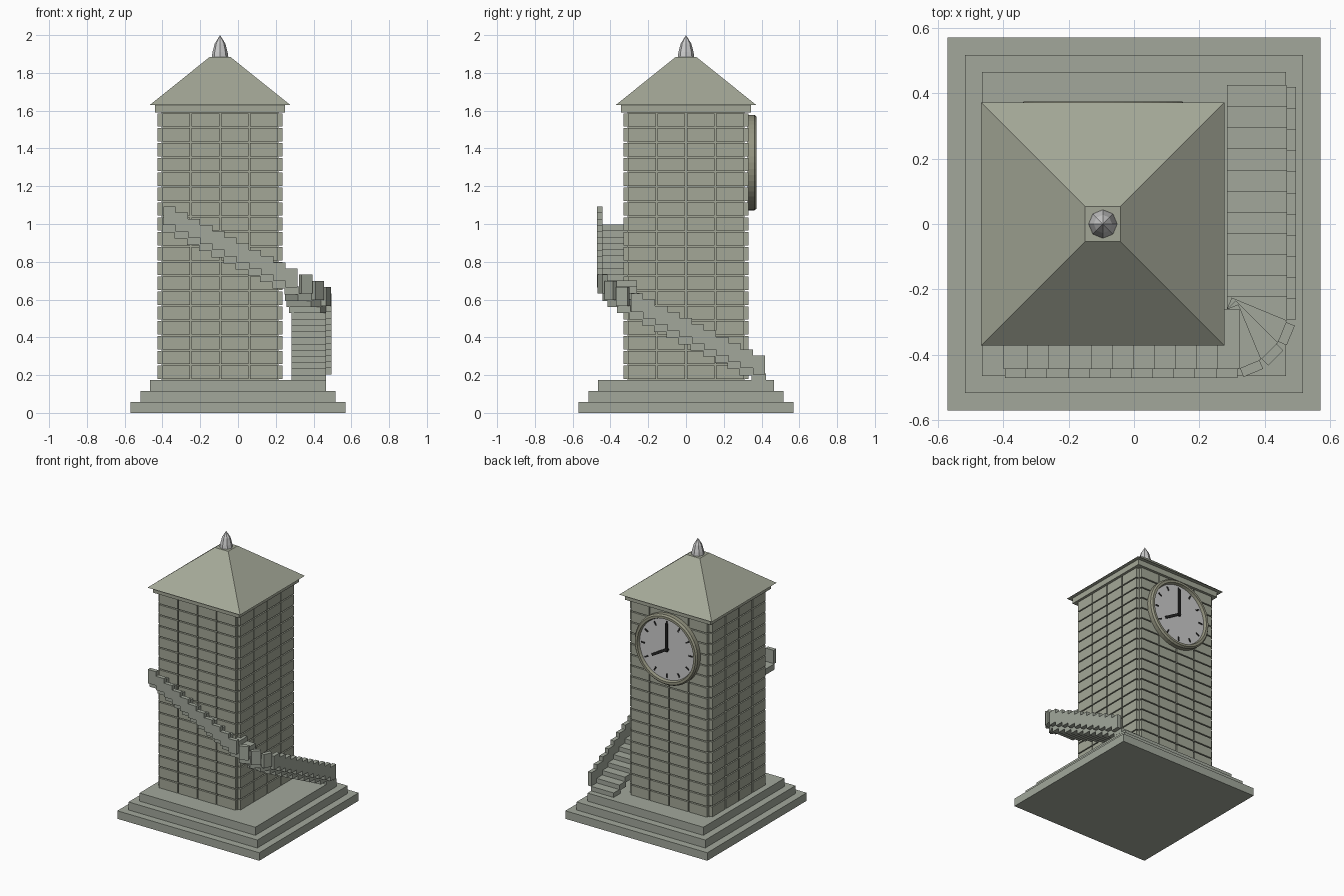
import bpy, bmesh, math
from mathutils import Matrix, Vector

if "Cube" in bpy.data.objects:
    bpy.data.objects.remove(bpy.data.objects["Cube"])

CX = -0.095  # tower centre in x


def mat(name, c):
    m = bpy.data.materials.new(name)
    m.diffuse_color = (*c, 1)
    m.use_nodes = True
    m.node_tree.nodes["Principled BSDF"].inputs["Base Color"].default_value = m.diffuse_color
    return m


STONE = mat("stone", (0.37, 0.39, 0.31))
BASE = mat("base_stone", (0.36, 0.39, 0.33))
RIM = mat("rim_stone", (0.30, 0.30, 0.22))
DARK = mat("dark", (0.02, 0.02, 0.02))


def finish(name, bm, material=None):
    bmesh.ops.recalc_face_normals(bm, faces=bm.faces)
    me = bpy.data.meshes.new(name)
    bm.to_mesh(me)
    bm.free()
    ob = bpy.data.objects.new(name, me)
    bpy.context.collection.objects.link(ob)
    if material:
        me.materials.append(material)
    return ob


def box(bm, lo, hi, m=Matrix()):
    lo, hi = Vector(lo), Vector(hi)
    t = m @ Matrix.Translation((lo + hi) / 2) @ Matrix.Diagonal((*(hi - lo), 1))
    bmesh.ops.create_cube(bm, size=1, matrix=t)


def lathe(name, profile, sides, m, material=None, closed=False):
    bm = bmesh.new()
    rings = [[bm.verts.new(m @ Vector((r * math.cos(a), r * math.sin(a), z)))
              for a in (2 * math.pi * k / sides for k in range(sides))]
             for r, z in profile]
    pairs = list(zip(rings, rings[1:])) + ([(rings[-1], rings[0])] if closed else [])
    for a, b in pairs:
        for k in range(sides):
            n = (k + 1) % sides
            bm.faces.new((a[k], a[n], b[n], b[k]))
    if not closed:
        bm.faces.new(rings[0])
        bm.faces.new(rings[-1])
    bmesh.ops.remove_doubles(bm, verts=bm.verts, dist=1e-5)
    return finish(name, bm, material)


# stepped base
for k, (h, z0, z1) in enumerate([(0.57, 0, 0.058), (0.517, 0.058, 0.116), (0.465, 0.116, 0.175)]):
    bm = bmesh.new()
    box(bm, (-h, -h, z0), (h, h, z1))
    finish(f"base_step_{k + 1}", bm, BASE)

# tower core
Z0, Z1, ROWS, COLS = 0.175, 1.59, 18, 4
bm = bmesh.new()
box(bm, (CX - 0.31, -0.31, Z0), (CX + 0.31, 0.31, Z1))
finish("tower_core", bm, STONE)

# stone blocks on four sides
bm = bmesh.new()
rh, cw, g = (Z1 - Z0) / ROWS, 0.62 / COLS, 0.004
for s in range(4):
    m = Matrix.Translation((CX, 0, 0)) @ Matrix.Rotation(s * math.pi / 2, 4, 'Z')
    for r in range(ROWS):
        for c in range(COLS):
            x, z = -0.31 + c * cw, Z0 + r * rh
            box(bm, (x + g, -0.331, z + g), (x + cw - g, -0.305, z + rh - g), m)
finish("tower_blocks", bm, STONE)

# cornice
bm = bmesh.new()
box(bm, (CX - 0.345, -0.345, Z1), (CX + 0.345, 0.345, 1.63))
finish("cornice", bm, STONE)

# roof and finial
q = math.sqrt(2)
at_tower = Matrix.Translation((CX, 0, 0))
lathe("roof", [(0.372 * q, 1.63), (0.054 * q, 1.885)], 4,
      at_tower @ Matrix.Rotation(math.pi / 4, 4, 'Z'), STONE)
lathe("finial", [(0.044, 1.883), (0.040, 1.91), (0.028, 1.955), (0.0, 2.0)], 8, at_tower)

# clock on the back: local x = viewer's right, y = up, z = outward
clock = Matrix.Translation((CX, 0, 1.325)) @ Matrix(
    ((-1, 0, 0, 0), (0, 0, 1, 0), (0, 1, 0, 0), (0, 0, 0, 1)))
lathe("clock_rim", [(0.253, 0.325), (0.253, 0.362), (0.243, 0.374), (0.226, 0.374),
                    (0.218, 0.35), (0.218, 0.325)], 48, clock, RIM, True)
lathe("clock_face", [(0.222, 0.328), (0.222, 0.354)], 48, clock)
bm = bmesh.new()
for h in range(12):
    box(bm, (-0.005, 0.175, 0.35), (0.005, 0.205, 0.358),
        clock @ Matrix.Rotation(-h * math.pi / 6, 4, 'Z'))
finish("hour_marks", bm, DARK)
for name, hour, length, w, z in [("minute_hand", 0, 0.19, 0.008, 0.366),
                                 ("hour_hand", 8, 0.135, 0.009, 0.362)]:
    bm = bmesh.new()
    box(bm, (-w, -0.015, 0.353), (w, length, z),
        clock @ Matrix.Rotation(-hour * math.pi / 6, 4, 'Z'))
    finish(name, bm, DARK)

# staircase: straight flight, three turning steps, straight flight
PIVOT, RUN, RISE, N = Vector((0.284, -0.26, 0)), 0.0646, 0.0329, 11
treads, rail = bmesh.new(), bmesh.new()
for i in range(1, 2 * N + 4):
    pos, ang = PIVOT.copy(), 0
    if i <= N:
        pos.y += RUN * (N - i)
    elif i <= N + 3:
        ang = -(i - N) * math.pi / 8
    else:
        ang = -math.pi / 2
        pos.x -= RUN * (i - N - 4)
    pos.z = Z0 + RISE * i
    m = Matrix.Translation(pos) @ Matrix.Rotation(ang, 4, 'Z')
    box(treads, (0, -0.038, -0.042 if i > 1 else -RISE), (0.182, 0.038, 0), m)
    box(rail, (0.182, -RUN / 2, -0.004), (0.211, RUN / 2, 0.096), m)
finish("stair_treads", treads, BASE)
finish("stair_rail", rail, BASE)
